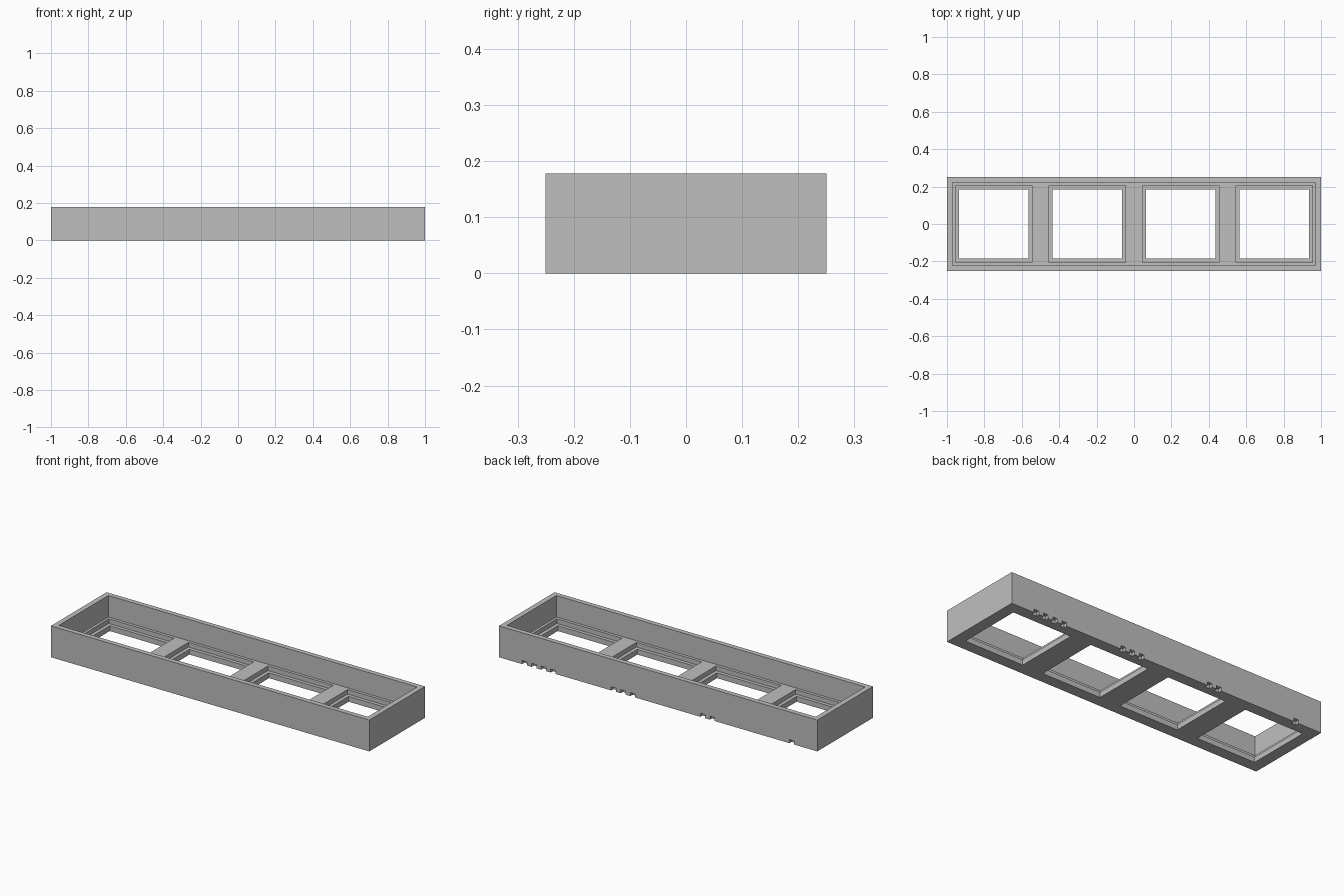
import bpy
import bmesh
from mathutils import Matrix, Vector

cube = bpy.data.objects.get("Cube")
if cube:
    bpy.data.objects.remove(cube, do_unlink=True)

LENGTH, DEPTH, HEIGHT = 2.0, 0.5, 0.178
FLOOR, LIP = 0.056, 0.03          # cavity floor and thin lip heights
CELLS = [-0.75, -0.25, 0.25, 0.75]
ABOVE = HEIGHT + 0.1

grey = bpy.data.materials.new("Plain grey")
grey.use_nodes = True
color = (0.52, 0.52, 0.52, 1)
grey.diffuse_color = color
grey.node_tree.nodes["Principled BSDF"].inputs["Base Color"].default_value = color


def make_boxes(name, boxes):
    """Create one object from boxes given as (low corner, high corner)."""
    bm = bmesh.new()
    for low, high in boxes:
        low, high = Vector(low), Vector(high)
        matrix = Matrix.Translation((low + high) / 2) @ Matrix.Diagonal((*(high - low), 1))
        bmesh.ops.create_cube(bm, size=1, matrix=matrix)
    mesh = bpy.data.meshes.new(name)
    bm.to_mesh(mesh)
    bm.free()
    mesh.materials.append(grey)
    obj = bpy.data.objects.new(name, mesh)
    bpy.context.collection.objects.link(obj)
    return obj


def carve(target, name, boxes):
    """Subtract boxes from the target, then drop the cutter."""
    cutter = make_boxes(name, boxes)
    cutter.hide_render = True
    mod = target.modifiers.new(name, "BOOLEAN")
    mod.operation = "DIFFERENCE"
    mod.solver = "EXACT"
    mod.object = cutter
    bpy.context.view_layer.update()
    graph = bpy.context.evaluated_depsgraph_get()
    result = bpy.data.meshes.new_from_object(target.evaluated_get(graph))
    target.modifiers.clear()
    target.data = result
    bpy.data.objects.remove(cutter, do_unlink=True)


def cell_boxes(half, bottom):
    return [((x - half, -half, bottom), (x + half, half, ABOVE)) for x in CELLS]


# Outer tray block
tray = make_boxes("four_cell_tray", [((-LENGTH / 2, -DEPTH / 2, 0), (LENGTH / 2, DEPTH / 2, HEIGHT))])

# Long cavity, stepped seats and through openings
carve(tray, "cavity_cutter", [((-0.97, -0.222, FLOOR), (0.97, 0.222, ABOVE))])
carve(tray, "seat_cutter", cell_boxes(0.205, LIP))
carve(tray, "opening_cutter", cell_boxes(0.185, -0.1))

# Counting notches in the lower back edge: one to four per cell
notches = []
for count, cell in enumerate(CELLS, 1):
    for i in range(count):
        x = cell - 0.09 + 0.06 * i
        notches.append(((x - 0.015, DEPTH / 2 - 0.02, -0.1), (x + 0.015, DEPTH / 2 + 0.1, 0.02)))
carve(tray, "notch_cutter", notches)
